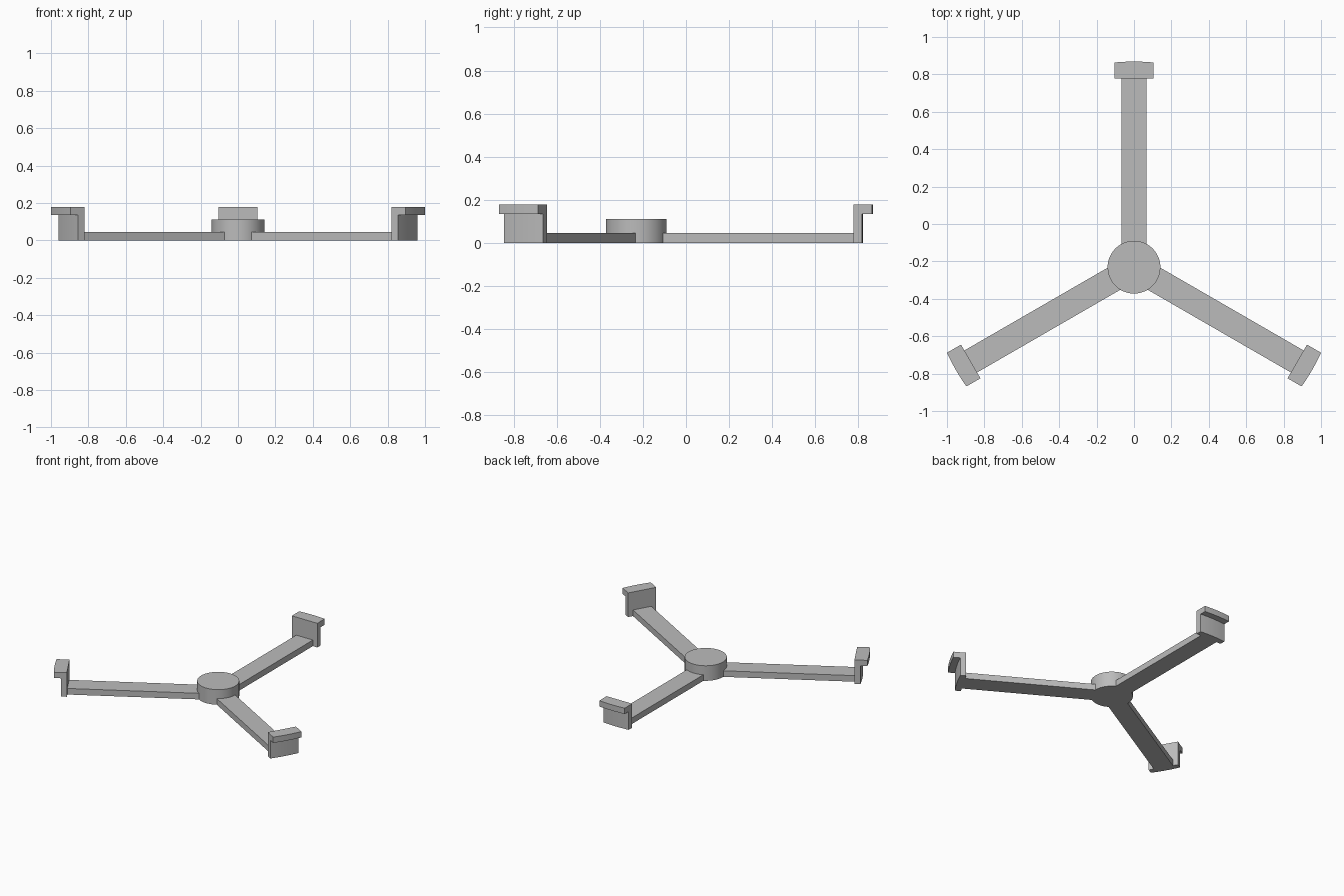
import bpy, bmesh
from math import radians, sqrt

cube = bpy.data.objects.get("Cube")
if cube:
    bpy.data.objects.remove(cube, do_unlink=True)

CENTRE_Y = -0.231
HUB_RADIUS, HUB_HEIGHT = 0.141, 0.111
ARM_HALF, ARM_HEIGHT = 0.068, 0.045
CLIP_HALF, CLIP_INNER = 0.104, 1.008
WALL_RADIUS, LIP_RADIUS = 1.053, 1.0995
LIP_BOTTOM, CLIP_TOP = 0.135, 0.178

grey = bpy.data.materials.new("plain grey")
grey.use_nodes = True
colour = (0.5, 0.5, 0.5, 1)
grey.diffuse_color = colour
grey.node_tree.nodes["Principled BSDF"].inputs["Base Color"].default_value = colour


def finish(bm, name, angle=0):
    """Turn a bmesh into a shaded object around the hub centre."""
    bmesh.ops.recalc_face_normals(bm, faces=bm.faces[:])
    mesh = bpy.data.meshes.new(name)
    bm.to_mesh(mesh)
    bm.free()
    mesh.materials.append(grey)
    obj = bpy.data.objects.new(name, mesh)
    bpy.context.collection.objects.link(obj)
    obj.location.y = CENTRE_Y
    obj.rotation_euler.z = radians(angle)
    bpy.ops.object.select_all(action="DESELECT")
    obj.select_set(True)
    bpy.context.view_layer.objects.active = obj
    bpy.ops.object.shade_smooth_by_angle(angle=radians(30))


def sweep(sections):
    """Join matching cross-sections into a capped solid."""
    bm = bmesh.new()
    rings = [[bm.verts.new(p) for p in s] for s in sections]
    for a, b in zip(rings, rings[1:]):
        for i in range(len(a)):
            j = (i + 1) % len(a)
            bm.faces.new((a[i], a[j], b[j], b[i]))
    bm.faces.new(rings[0])
    bm.faces.new(rings[-1])
    return bm


def arm():
    w, h = ARM_HALF, ARM_HEIGHT
    return sweep([[(r, -w, 0), (r, w, 0), (r, w, h), (r, -w, h)]
                  for r in (0.12, CLIP_INNER + 0.002)])


def clip(steps=8):
    """Upright wall with an outward lip, curved on its outer side."""
    sections = []
    for i in range(steps + 1):
        t = CLIP_HALF * (2 * i / steps - 1)
        wall = sqrt(WALL_RADIUS ** 2 - t * t)
        lip = sqrt(LIP_RADIUS ** 2 - t * t)
        sections.append([(CLIP_INNER, t, 0), (wall, t, 0),
                         (wall, t, LIP_BOTTOM), (lip, t, LIP_BOTTOM),
                         (lip, t, CLIP_TOP), (CLIP_INNER, t, CLIP_TOP)])
    return sweep(sections)


# Round central hub
hub = bmesh.new()
bmesh.ops.create_cone(hub, cap_ends=True, segments=64, radius1=HUB_RADIUS,
                      radius2=HUB_RADIUS, depth=HUB_HEIGHT)
bmesh.ops.translate(hub, verts=hub.verts[:], vec=(0, 0, HUB_HEIGHT / 2))
finish(hub, "hub")

# Three arms, each ending in a lipped clip
for place, angle in (("back", 90), ("right", 210), ("left", 330)):
    finish(arm(), place + "_arm", angle)
    finish(clip(), place + "_clip", angle)
